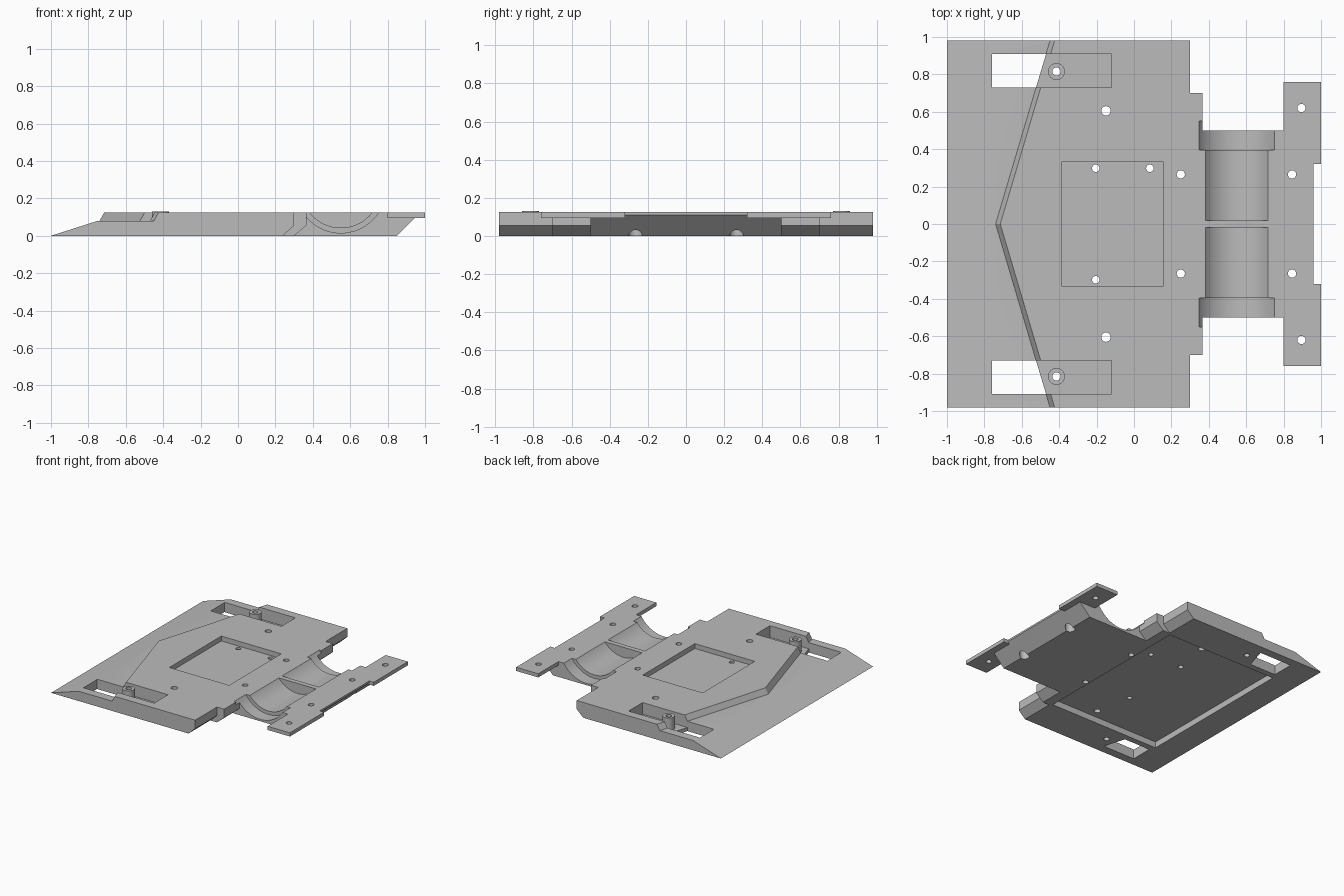
import bpy
import bmesh

cube = bpy.data.objects.get("Cube")
if cube:
    bpy.data.objects.remove(cube, do_unlink=True)

grey = bpy.data.materials.new("plain grey")
grey.use_nodes = True
colour = (0.5, 0.5, 0.5, 1)
grey.diffuse_color = colour
grey.node_tree.nodes["Principled BSDF"].inputs["Base Color"].default_value = colour


def loft(name, bottom, top):
    """Solid between two matching rings of points."""
    bm = bmesh.new()
    a = [bm.verts.new(p) for p in bottom]
    b = [bm.verts.new(p) for p in top]
    n = len(a)
    bm.faces.new(a)
    bm.faces.new(b)
    for i in range(n):
        j = (i + 1) % n
        bm.faces.new((a[i], a[j], b[j], b[i]))
    bmesh.ops.recalc_face_normals(bm, faces=bm.faces)
    mesh = bpy.data.meshes.new(name)
    bm.to_mesh(mesh)
    bm.free()
    mesh.materials.append(grey)
    obj = bpy.data.objects.new(name, mesh)
    bpy.context.collection.objects.link(obj)
    return obj


def side_profile(name, points, y0, y1):
    return loft(name, [(x, y0, z) for x, z in points], [(x, y1, z) for x, z in points])


def plan(name, points, z0, z1, shift=0):
    return loft(name, [(x, y, z0) for x, y in points], [(x + shift, y, z1) for x, y in points])


def box(name, x0, x1, y0, y1, z0, z1):
    y0, y1 = sorted((y0, y1))
    return plan(name, [(x0, y0), (x1, y0), (x1, y1), (x0, y1)], z0, z1)


def cylinder(name, x, y, r, z0, z1, sides=24):
    bpy.ops.mesh.primitive_cylinder_add(vertices=sides, radius=r, depth=z1 - z0,
                                        location=(x, y, (z0 + z1) / 2))
    obj = bpy.context.object
    obj.name = name
    obj.data.materials.append(grey)
    return obj


def combine(target, other, operation):
    """Apply one boolean and discard the helper."""
    mod = target.modifiers.new("combine", "BOOLEAN")
    mod.operation = operation
    mod.solver = "EXACT"
    mod.object = other
    bpy.context.view_layer.objects.active = target
    bpy.ops.object.modifier_apply(modifier=mod.name)
    bpy.data.objects.remove(other, do_unlink=True)


TOP = 0.125
LEDGE = 0.08

# Main plate with wedge nose and chamfered tail
plate = side_profile("chassis_plate", [(-1, 0), (0.24, 0), (0.3, 0.055), (0.3, TOP),
                                       (-0.75, TOP), (-0.75, LEDGE)], -0.98, 0.98)


def add(obj):
    combine(plate, obj, "UNION")


def cut(obj):
    combine(plate, obj, "DIFFERENCE")


# Narrower shoulder and rear cradle block
add(side_profile("shoulder", [(0.1, 0), (0.3, 0), (0.365, 0.055), (0.365, TOP), (0.1, TOP)],
                 -0.7, 0.7))
add(side_profile("cradle_block", [(0.15, 0), (0.85, 0), (0.96, 0.11), (0.96, TOP),
                                  (0.15, TOP)], -0.5, 0.5))

# Rear flange ears
for s in (-1, 1):
    add(box("flange_ear", 0.8, 1, s * 0.32, s * 0.76, 0.095, TOP))

# Lowered nose behind a sloped chevron edge
cut(plan("nose_cutter", [(-1.2, -1.1), (-0.414, -1.1), (-0.74, 0), (-0.414, 1.1), (-1.2, 1.1)],
         LEDGE, 0.17, 0.05))

# Shallow recess above and wide pocket below
cut(box("top_recess", -0.385, 0.155, -0.335, 0.335, 0.085, 0.3))
cut(box("under_pocket", -0.78, 0.22, -0.68, 0.68, -0.2, 0.05))

for s in (-1, 1):
    # Side slot: floored under the raised deck, open through the nose
    cut(box("slot", -0.76, -0.12, s * 0.73, s * 0.91, 0.03, 0.3))
    cut(plan("slot_opening", [(-0.76, s * 0.73), (-0.524, s * 0.73), (-0.47, s * 0.91),
                              (-0.76, s * 0.91)], -0.1, 0.1))
    add(cylinder("slot_post", -0.415, s * 0.815, 0.045, 0.015, 0.13, 32))

    # Stepped round cradles lying across the rear block
    for r, y0, y1 in ((0.212, 0.02, 0.45), (0.24, 0.395, 0.55)):
        cradle = cylinder("cradle_cutter", 0.55, 0, r, 0, y1 - y0, 96)
        cradle.rotation_euler.x = 1.570796
        cradle.location = (0.55, s * (y0 + y1) / 2, 0.255)
        bpy.context.view_layer.update()
        cut(cradle)

    # Screw holes, with counterbores under the rear pair
    for x, y, r in ((-0.415, 0.815, 0.022), (-0.15, 0.605, 0.025), (-0.205, 0.298, 0.02),
                    (0.25, 0.265, 0.022), (0.845, 0.265, 0.022), (0.895, 0.62, 0.022)):
        cut(cylinder("screw_hole", x, s * y, r, -0.1, 0.3))
    cut(cylinder("counterbore", 0.845, s * 0.265, 0.037, -0.1, 0.08))

# Single extra hole in the recess
cut(cylinder("recess_hole", 0.085, 0.298, 0.02, -0.1, 0.3))

bpy.ops.object.select_all(action="DESELECT")
plate.select_set(True)
bpy.context.view_layer.objects.active = plate
bpy.ops.object.shade_smooth_by_angle(angle=0.45)
